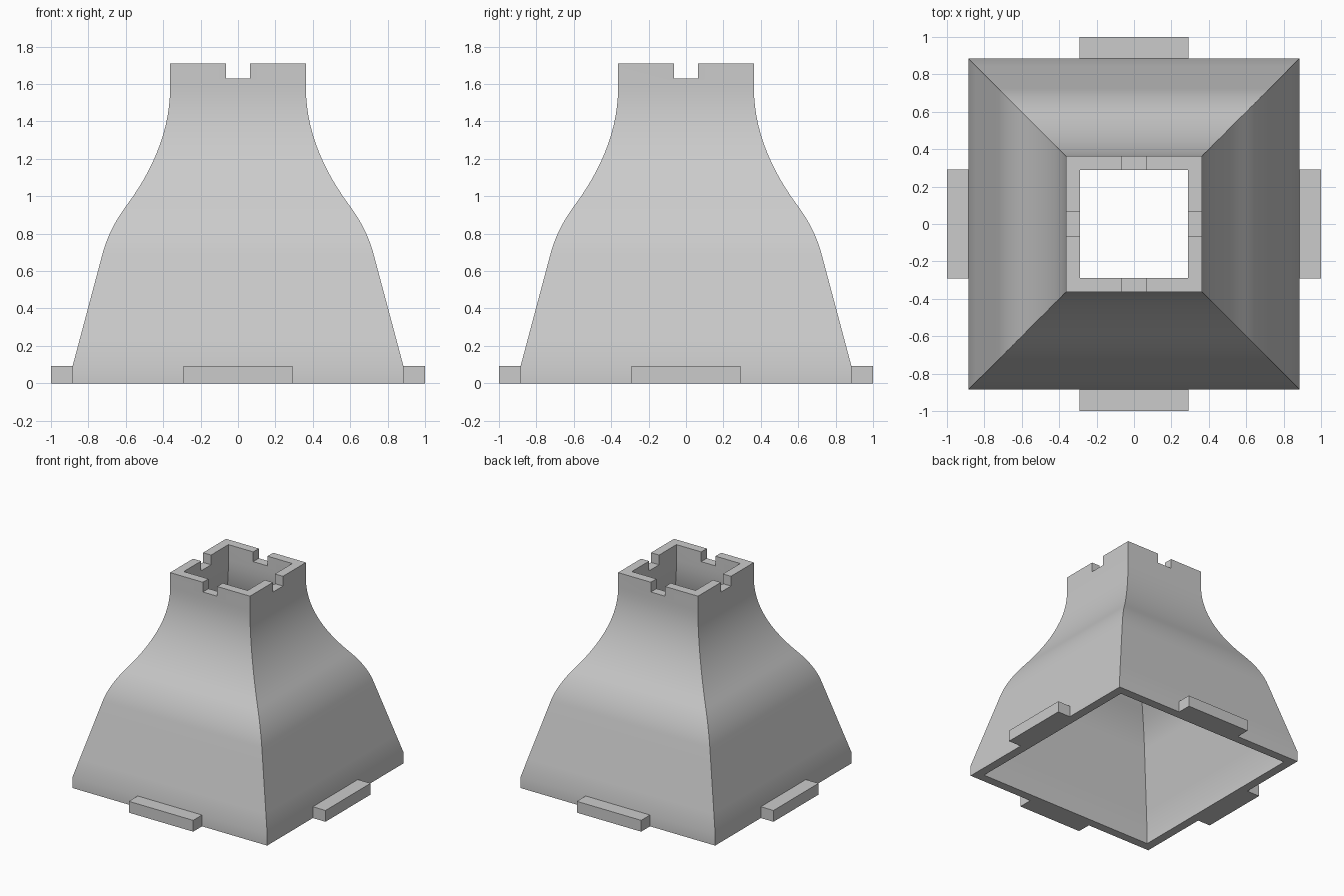
import bpy, bmesh, math
from mathutils import Vector, Matrix
from mathutils.geometry import interpolate_bezier

if "Cube" in bpy.data.objects:
    bpy.data.objects.remove(bpy.data.objects["Cube"])

WALL = 0.073
HEIGHT = 1.71

grey = bpy.data.materials.new("grey plastic")
grey.diffuse_color = (0.6, 0.6, 0.6, 1)
grey.use_nodes = True
grey.node_tree.nodes["Principled BSDF"].inputs["Base Color"].default_value = grey.diffuse_color


def make_object(name, bm):
    bmesh.ops.recalc_face_normals(bm, faces=bm.faces)
    mesh = bpy.data.meshes.new(name)
    bm.to_mesh(mesh)
    bm.free()
    obj = bpy.data.objects.new(name, mesh)
    bpy.context.collection.objects.link(obj)
    mesh.materials.append(grey)
    return obj


def box(name, size, centre):
    bm = bmesh.new()
    bmesh.ops.create_cube(bm, size=1, matrix=Matrix.Translation(centre) @ Matrix.Diagonal((*size, 1)))
    return make_object(name, bm)


def bezier(*points):
    return [(p.x, p.y) for p in interpolate_bezier(*[Vector((x, z, 0)) for x, z in points], 14)]


# Outer profile as (half width, height): foot, straight flare, shoulder, neck, rim
profile = [(0.885, 0), (0.885, 0.09), (0.845, 0.24), (0.805, 0.39), (0.765, 0.54)]
profile += bezier((0.725, 0.69), (0.70, 0.785), (0.655, 0.87), (0.60, 0.945))
profile += bezier((0.60, 0.945), (0.45, 1.145), (0.363, 1.36), (0.363, 1.58))[1:]
profile += [(0.363, HEIGHT)]
inner = [(w - WALL, z) for w, z in reversed(profile)]

# Hollow square chimney: loft square rings up the outside and down the inside
bm = bmesh.new()
rings = [[bm.verts.new((sx * w, sy * w, z)) for sx, sy in ((1, 1), (-1, 1), (-1, -1), (1, -1))]
         for w, z in profile + inner]
for i, low in enumerate(rings):
    high = rings[(i + 1) % len(rings)]
    for k in range(4):
        n = (k + 1) % 4
        bm.faces.new((low[k], low[n], high[n], high[k]))
hood = make_object("hollow_hood", bm)

# Notches in the middle of each rim side
for name, size in (("notch_cutter_x", (2, 0.13, 0.16)), ("notch_cutter_y", (0.13, 2, 0.16))):
    cutter = box(name, size, (0, 0, HEIGHT))
    cutter.hide_render = True
    cutter.hide_viewport = False
    mod = hood.modifiers.new(name, "BOOLEAN")
    mod.operation = "DIFFERENCE"
    mod.solver = "EXACT"
    mod.object = cutter
    bpy.context.view_layer.objects.active = hood
    bpy.ops.object.modifier_apply(modifier=name)
    bpy.data.objects.remove(cutter)

bpy.ops.object.select_all(action="DESELECT")
hood.select_set(True)
bpy.context.view_layer.objects.active = hood
bpy.ops.object.shade_smooth_by_angle(angle=math.radians(30))

# Mounting tabs at the foot of each side
for i, side in enumerate(("right", "back", "left", "front")):
    tab = box("tab_" + side, (0.115, 0.585, 0.093), (0.9425, 0, 0.0465))
    tab.data.transform(Matrix.Rotation(i * math.pi / 2, 4, "Z"))
